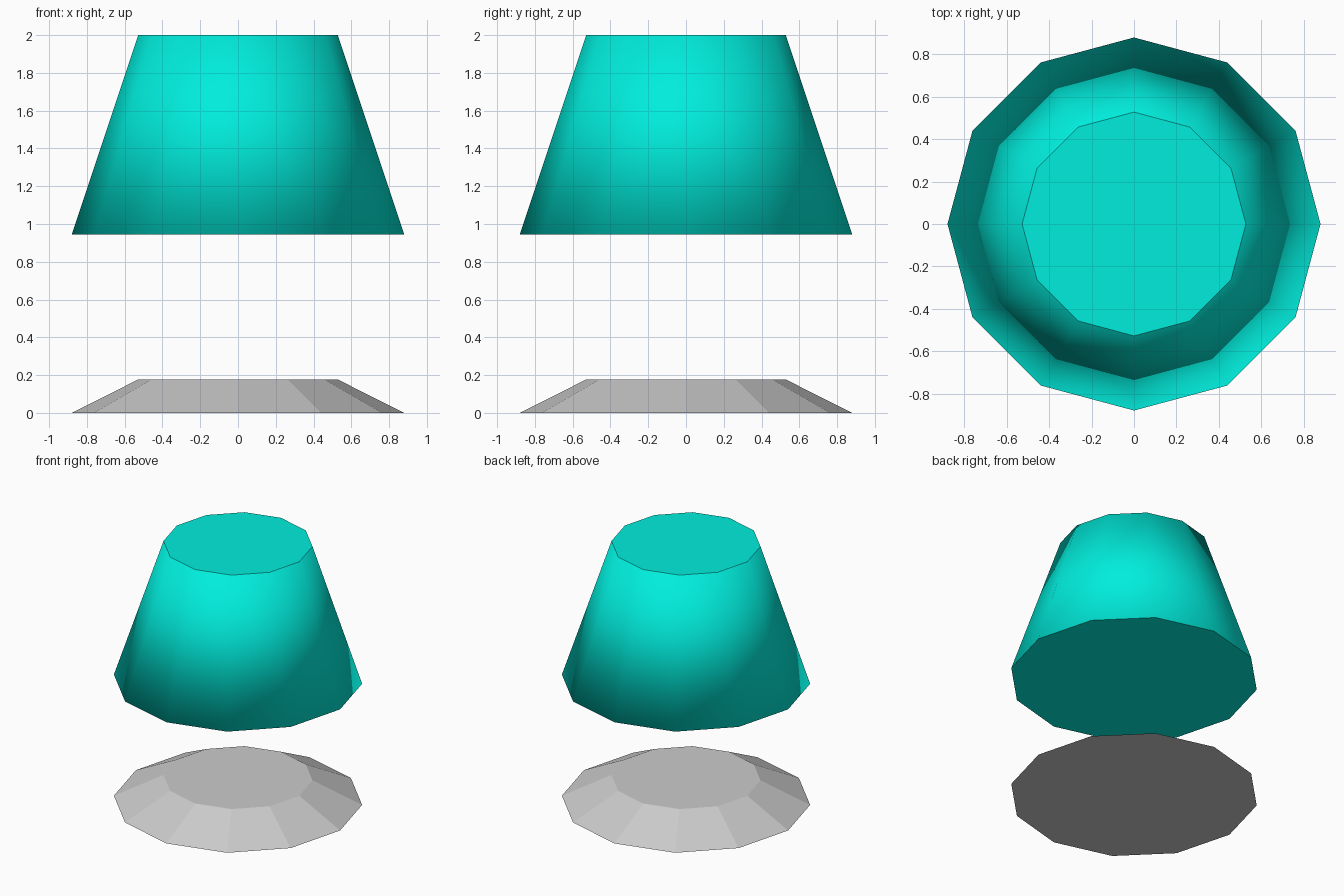
import bpy

if "Cube" in bpy.data.objects:
    bpy.data.objects.remove(bpy.data.objects["Cube"])


def frustum(name, bottom, height):
    """Twelve-sided tapered block standing on z = bottom."""
    bpy.ops.mesh.primitive_cone_add(
        vertices=12, radius1=0.88, radius2=0.528, depth=height,
        location=(0, 0, bottom + height / 2))
    obj = bpy.context.object
    obj.name = name
    return obj


# Low flat-faceted base plate
base = frustum("base_plate", 0, 0.177)

# Floating shade: smooth sides between flat caps
shade = frustum("floating_shade", 0.944, 1.056)
mesh = shade.data
vertex_normals = [v.normal.copy() for v in mesh.vertices]
flat_caps = []
for face in mesh.polygons:
    is_side = abs(face.normal.z) < 0.9
    face.use_smooth = True
    for i in face.loop_indices:
        vert = mesh.loops[i].vertex_index
        flat_caps.append(vertex_normals[vert] if is_side else face.normal.copy())

# Sides keep rounded shading that rolls into the caps
mesh.normals_split_custom_set(flat_caps)

teal = bpy.data.materials.new("teal")
teal.diffuse_color = (0.0, 0.85, 0.72, 1)
teal.use_nodes = True
teal.node_tree.nodes["Principled BSDF"].inputs["Base Color"].default_value = teal.diffuse_color
mesh.materials.append(teal)
